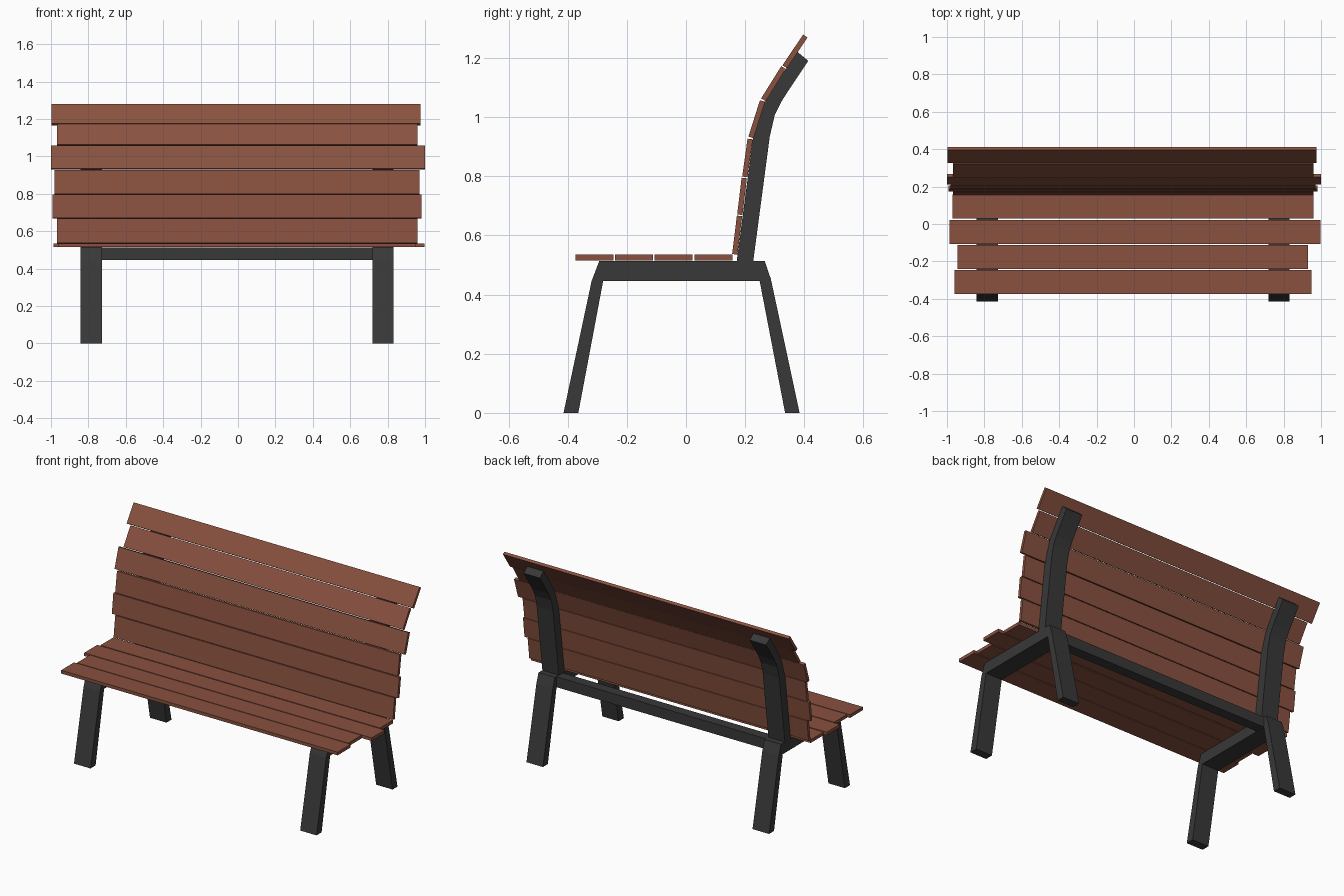
import bpy
import bmesh
from mathutils import Vector

if "Cube" in bpy.data.objects:
    bpy.data.objects.remove(bpy.data.objects["Cube"])


def material(name, rgb):
    m = bpy.data.materials.new(name)
    m.diffuse_color = (*rgb, 1)
    m.use_nodes = True
    m.node_tree.nodes["Principled BSDF"].inputs["Base Color"].default_value = m.diffuse_color
    return m


wood = material("red brown wood", (0.25, 0.083, 0.05))
metal = material("dark metal", (0.04, 0.04, 0.04))


def extrude_profile(name, pts, x0, x1, mat):
    """Solid made from a (y, z) outline stretched from x0 to x1."""
    bm = bmesh.new()
    face = bm.faces.new([bm.verts.new((x0, y, z)) for y, z in pts])
    ext = bmesh.ops.extrude_face_region(bm, geom=[face])
    verts = [v for v in ext["geom"] if isinstance(v, bmesh.types.BMVert)]
    bmesh.ops.translate(bm, verts=verts, vec=(x1 - x0, 0, 0))
    bmesh.ops.recalc_face_normals(bm, faces=bm.faces)
    me = bpy.data.meshes.new(name)
    bm.to_mesh(me)
    bm.free()
    me.materials.append(mat)
    ob = bpy.data.objects.new(name, me)
    bpy.context.collection.objects.link(ob)
    return ob


# Side frames: legs with seat rail, and curved back upright
leg_profile = [(-0.414, 0), (-0.364, 0), (-0.28, 0.446), (0.249, 0.446),
               (0.335, 0), (0.384, 0), (0.287, 0.452), (0.266, 0.514),
               (-0.293, 0.514), (-0.319, 0.446)]
upright_profile = [(0.171, 0.51), (0.227, 0.51), (0.283, 0.933), (0.30, 1.007),
                   (0.327, 1.06), (0.413, 1.19), (0.377, 1.22), (0.275, 1.07),
                   (0.25, 1.01), (0.226, 0.926)]
for side, x0, x1 in (("left", -0.842, -0.728), ("right", 0.719, 0.832)):
    extrude_profile(side + "_leg_frame", leg_profile, x0, x1, metal)
    extrude_profile(side + "_back_upright", upright_profile, x0, x1, metal)

# Cross beam joining the frames under the back
extrude_profile("cross_beam", [(0.187, 0.447), (0.25, 0.447), (0.25, 0.512), (0.187, 0.512)],
                -0.73, 0.72, metal)

# Seat slats: y start, y end, x start, x end
seat = [(-0.373, -0.245, -0.96, 0.949), (-0.24, -0.112, -0.944, 0.93),
        (-0.106, 0.022, -0.987, 0.997), (0.029, 0.157, -0.97, 0.96)]
for i, (y0, y1, x0, x1) in enumerate(seat):
    extrude_profile(f"seat_slat_{i + 1}",
                    [(y0, 0.515), (y1, 0.515), (y1, 0.535), (y0, 0.535)], x0, x1, wood)

# Back slats: front face bottom (y, z), top (y, z), x start, x end
back = [(0.156, 0.537, 0.172, 0.667, -0.968, 0.96),
        (0.173, 0.671, 0.188, 0.795, -0.992, 0.981),
        (0.19, 0.799, 0.208, 0.927, -0.981, 0.97),
        (0.211, 0.934, 0.25, 1.057, -1.0, 1.0),
        (0.254, 1.063, 0.322, 1.172, -0.968, 0.96),
        (0.326, 1.175, 0.396, 1.279, -0.997, 0.976)]
for i, (y0, z0, y1, z1, x0, x1) in enumerate(back):
    a, b = Vector((y0, z0)), Vector((y1, z1))
    d = (b - a).normalized()
    n = Vector((d.y, -d.x)) * 0.018
    extrude_profile(f"back_slat_{i + 1}", [a, a + n, b + n, b], x0, x1, wood)
